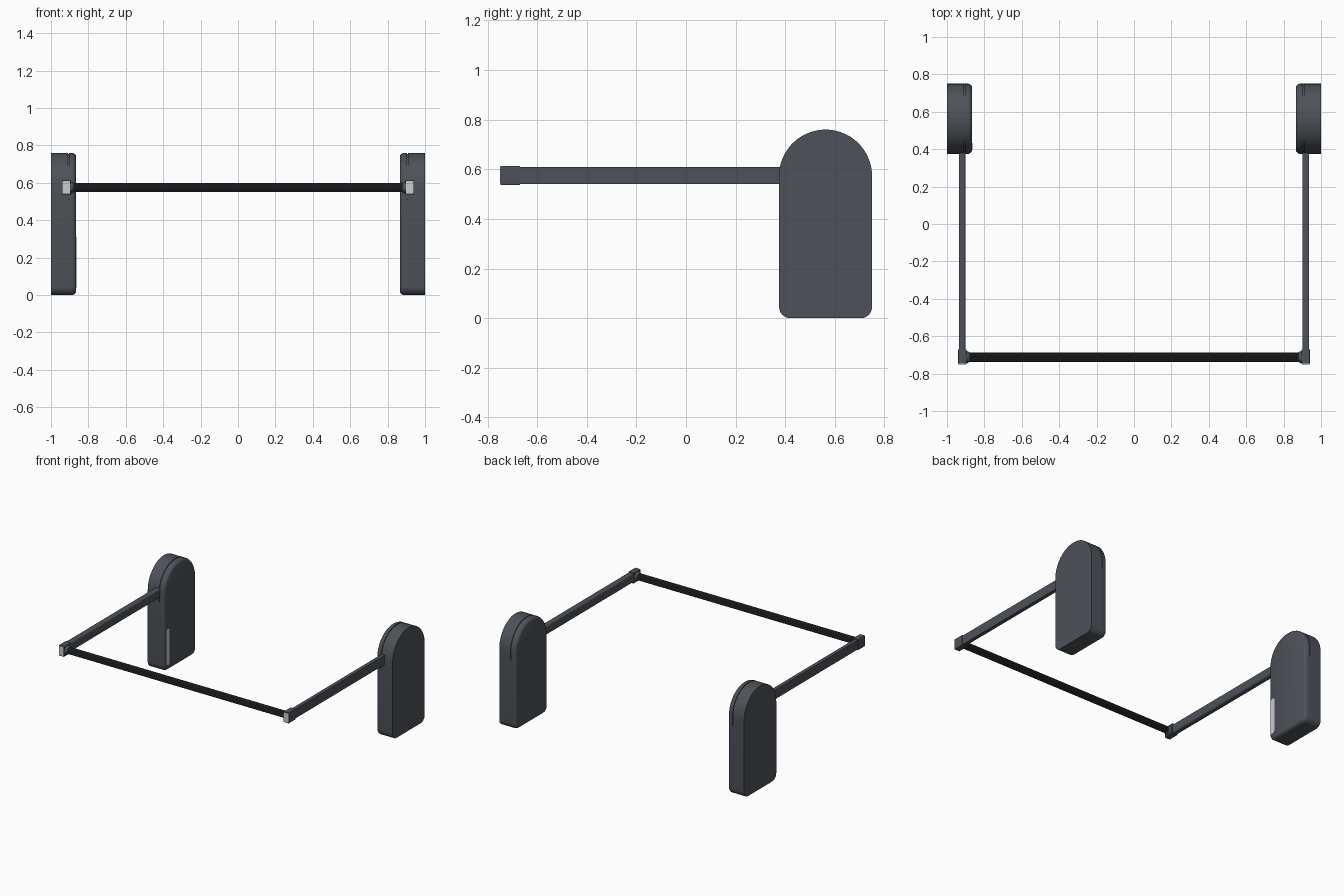
import bpy, bmesh, math

if "Cube" in bpy.data.objects:
    bpy.data.objects.remove(bpy.data.objects["Cube"])

def material(name, c):
    m = bpy.data.materials.new(name)
    m.diffuse_color = (c[0], c[1], c[2], 1)
    m.use_nodes = True
    m.node_tree.nodes["Principled BSDF"].inputs["Base Color"].default_value = m.diffuse_color
    return m

DARK = material("dark_plastic", (0.075, 0.085, 0.1))
BLACK = material("black_grip", (0.035, 0.04, 0.045))
LIGHT = material("light_grey", (0.6, 0.6, 0.6))

def loft(name, rings, mat, mirror=True, smooth=30):
    """Skin equal-length closed rings and cap both ends."""
    bm = bmesh.new()
    vs = [[bm.verts.new(p) for p in r] for r in rings]
    n = len(vs[0])
    for a, b in zip(vs, vs[1:]):
        for i in range(n):
            j = (i + 1) % n
            bm.faces.new((a[i], a[j], b[j], b[i]))
    bm.faces.new(vs[0][::-1])
    bm.faces.new(vs[-1])
    bmesh.ops.remove_doubles(bm, verts=bm.verts, dist=1e-6)
    bmesh.ops.recalc_face_normals(bm, faces=bm.faces)
    me = bpy.data.meshes.new(name)
    bm.to_mesh(me)
    bm.free()
    ob = bpy.data.objects.new(name, me)
    bpy.context.collection.objects.link(ob)
    me.materials.append(mat)
    bpy.ops.object.select_all(action='DESELECT')
    bpy.context.view_layer.objects.active = ob
    ob.select_set(True)
    bpy.ops.object.shade_smooth_by_angle(angle=math.radians(smooth))
    if mirror:
        ob.modifiers.new("mirror", 'MIRROR')
    return ob

def arc(cy, cz, r, a0, a1, n):
    return [(cy + r * math.cos(math.radians(a0 + (a1 - a0) * i / n)),
             cz + r * math.sin(math.radians(a0 + (a1 - a0) * i / n))) for i in range(n + 1)]

def round_rect(x0, x1, z0, z1, r, n=4):
    p = []
    for cx, cz, a in ((x1 - r, z0 + r, -90), (x1 - r, z1 - r, 0),
                      (x0 + r, z1 - r, 90), (x0 + r, z0 + r, 180)):
        p += arc(cx, cz, r, a, a + 90, n)
    return p

# Arched housings, with a seam groove around the upper part
R, CY, CZ, C, SEAM = 0.1875, 0.5625, 0.5725, 0.045, 0.51

def arch(x, upper, lower):
    r, c = R - upper, C - lower
    s = R - lower
    p = arc(CY + R - C, C, c, -90, 0, 6) + [(CY + s, SEAM - 0.001), (CY + r, SEAM)]
    p += arc(CY, CZ, r, 0, 180, 40)
    p += [(CY - r, SEAM), (CY - s, SEAM - 0.001)] + arc(CY - R + C, C, c, 180, 270, 6)
    return [(x, y, z) for y, z in p]

g = 0.006
loft("housing", [arch(1.0, 0, 0), arch(0.909, 0, 0), arch(0.9085, g, 0), arch(0.9035, g, 0),
                 arch(0.903, 0, 0), arch(0.884, 0, 0), arch(0.875, 0.004, 0.004),
                 arch(0.868, 0.011, 0.011), arch(0.865, 0.018, 0.018)], DARK)

# Light strip on the inner face of the left housing only
loft("indicator_strip", [[(x, y, z) for y, z in round_rect(0.397, 0.432, 0.04, 0.31, 0.016, 6)]
                         for x in (-0.87, -0.863)], LIGHT, mirror=False)

# Side arms: flat outside, rounded inside
arm = ([(0.935, 0.541), (0.935, 0.609)] + arc(0.912, 0.597, 0.012, 90, 180, 5)
       + arc(0.912, 0.553, 0.012, 180, 270, 5))
loft("side_arm", [[(x, y, z) for x, z in arm] for y in (-0.70, 0.40)], DARK)

# Corner blocks and light end plates
block = round_rect(0.896, 0.94, 0.536, 0.614, 0.004, 3)
loft("corner_block", [[(x, y, z) for x, z in block] for y in (-0.747, -0.67)], DARK)
plate = round_rect(0.899, 0.937, 0.542, 0.609, 0.002, 2)
loft("end_plate", [[(x, y, z) for x, z in plate] for y in (-0.75, -0.745)], LIGHT)

# Fluted crossbar
BY, BZ = -0.712, 0.575

def ring(x, r, n=32, flute=0.0):
    return [(x, BY + (r - flute * (i // 2 % 2)) * math.cos(2 * math.pi * i / n),
             BZ + (r - flute * (i // 2 % 2)) * math.sin(2 * math.pi * i / n)) for i in range(n)]

loft("crossbar_grip", [ring(-0.885, 0.025, 64, 0.003), ring(0.885, 0.025, 64, 0.003)],
     BLACK, mirror=False, smooth=20)

# Flared collars joining the bar to the corner blocks
loft("bar_collar", [ring(0.9, 0.034), ring(0.892, 0.033), ring(0.88, 0.026), ring(0.878, 0.02)], DARK)
